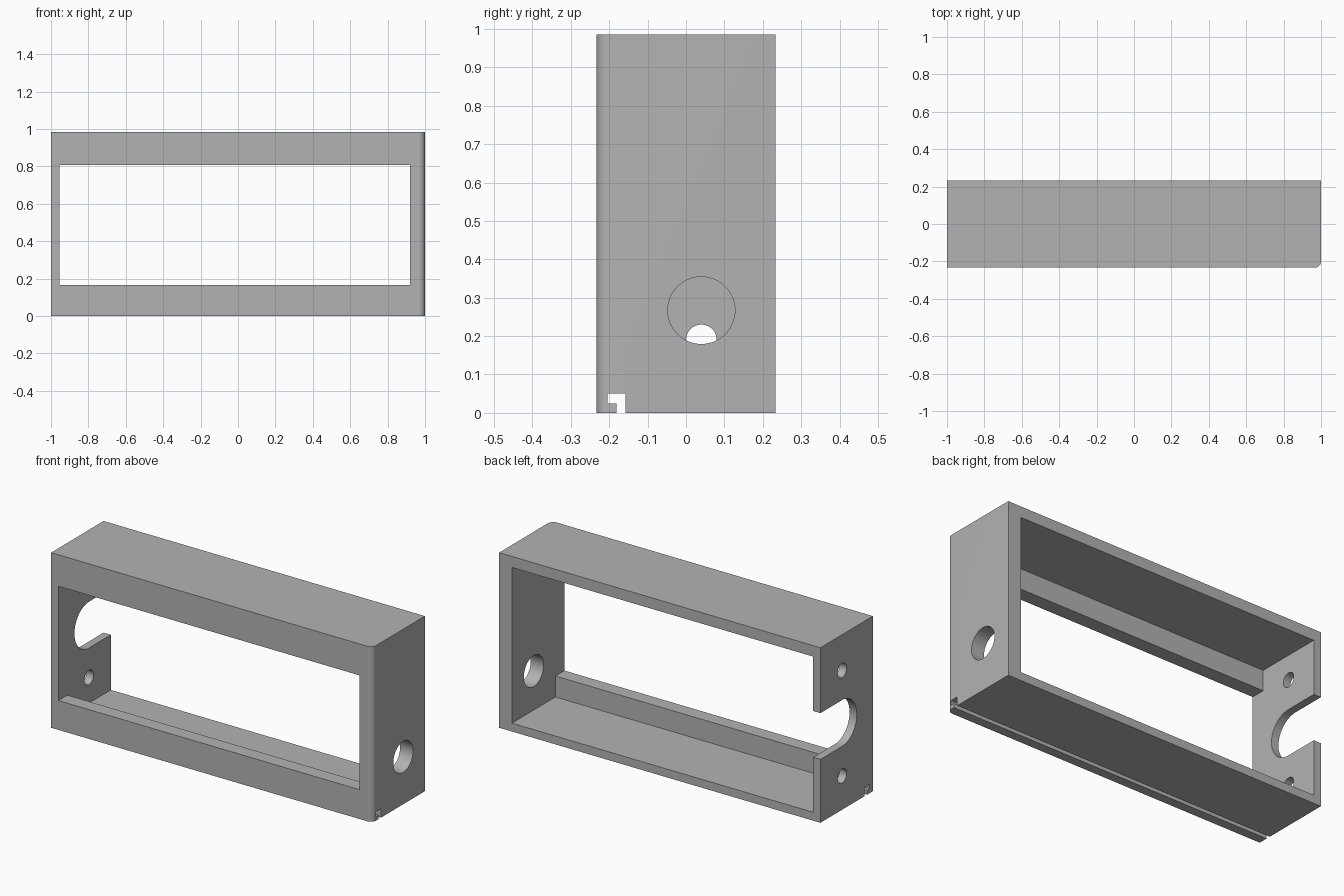
import bpy, bmesh, math

old = bpy.data.objects.get("Cube")
if old:
    bpy.data.objects.remove(old, do_unlink=True)

W, D, H = 1.0, 0.233, 0.985        # half width, half depth, height
MID_Y, MID_Z = 0.04, 0.487         # centre of the end-wall cutouts
OVER = 0.1                         # cutter overshoot

grey = bpy.data.materials.new("grey")
grey.use_nodes = True
colour = (0.45, 0.45, 0.45, 1)
grey.diffuse_color = colour
grey.node_tree.nodes["Principled BSDF"].inputs["Base Color"].default_value = colour


def prism(name, outline, start, end, axis):
    """Extrude an outline: (x, y) along z, or (y, z) along x."""
    def place(p, t):
        return (p[0], p[1], t) if axis == "z" else (t, p[0], p[1])
    bm = bmesh.new()
    low = [bm.verts.new(place(p, start)) for p in outline]
    high = [bm.verts.new(place(p, end)) for p in outline]
    bm.faces.new(low)
    bm.faces.new(high)
    for i in range(len(low)):
        j = (i + 1) % len(low)
        bm.faces.new((low[i], low[j], high[j], high[i]))
    bmesh.ops.recalc_face_normals(bm, faces=bm.faces)
    mesh = bpy.data.meshes.new(name)
    bm.to_mesh(mesh)
    bm.free()
    mesh.materials.append(grey)
    obj = bpy.data.objects.new(name, mesh)
    bpy.context.collection.objects.link(obj)
    return obj


def box(name, x0, x1, y0, y1, z0, z1):
    return prism(name, [(x0, y0), (x1, y0), (x1, y1), (x0, y1)], z0, z1, "z")


def arc(cx, cy, r, a0, a1, steps):
    angles = [math.radians(a0 + (a1 - a0) * i / steps) for i in range(steps + 1)]
    return [(cx + r * math.cos(a), cy + r * math.sin(a)) for a in angles]


def round_hole(name, z, r, x0, x1):
    return prism(name, arc(MID_Y, z, r, 0, 360, 64)[:-1], x0, x1, "x")


# Outer block with one rounded front corner
R = 0.033
frame = prism("frame", [(-W, -D)] + arc(W - R, R - D, R, -90, 0, 12)
              + [(W, D), (-W, D)], 0, H, "z")

left_in, right_in = 0.92, -0.955
cutters = [
    # Deep cavity open to the back, leaving a lip at the front
    box("cavity_cutter", right_in, left_in, -0.153, D + OVER, 0.047, H - 0.062),
    # Front window
    box("window_cutter", right_in, left_in, -D - OVER, 0, 0.165, 0.808),
    # Large hole in the left end wall
    round_hole("cable_hole_cutter", 0.267, 0.0875, left_in - 0.05, W + OVER),
    # Hooked slot along the underside
    prism("slot_cutter", [(-0.181, -OVER), (-0.157, -OVER), (-0.157, 0.05),
                          (-0.205, 0.05), (-0.205, 0.024), (-0.181, 0.024)],
          -W - OVER, W + OVER, "x"),
    # Round-ended notch in the right end wall, open to the back
    prism("notch_cutter", arc(MID_Y, MID_Z, 0.13, 90, 270, 40)
          + [(D + OVER, MID_Z - 0.13), (D + OVER, MID_Z + 0.13)],
          -W - OVER, right_in + 0.05, "x"),
]
# Pair of screw holes above and below the notch
for side in (-1, 1):
    cutters.append(round_hole("screw_hole_cutter", MID_Z + side * 0.297, 0.04,
                              -W - OVER, right_in + 0.05))

for cutter in cutters:
    mod = frame.modifiers.new(cutter.name, "BOOLEAN")
    mod.operation = "DIFFERENCE"
    mod.solver = "EXACT"
    mod.object = cutter

# Bake the cuts and discard the cutters
graph = bpy.context.evaluated_depsgraph_get()
result = bpy.data.meshes.new_from_object(frame.evaluated_get(graph))
frame.modifiers.clear()
frame.data = result
for cutter in cutters:
    bpy.data.objects.remove(cutter, do_unlink=True)

bpy.ops.object.select_all(action="DESELECT")
frame.select_set(True)
bpy.context.view_layer.objects.active = frame
bpy.ops.object.shade_smooth_by_angle(angle=math.radians(30))
